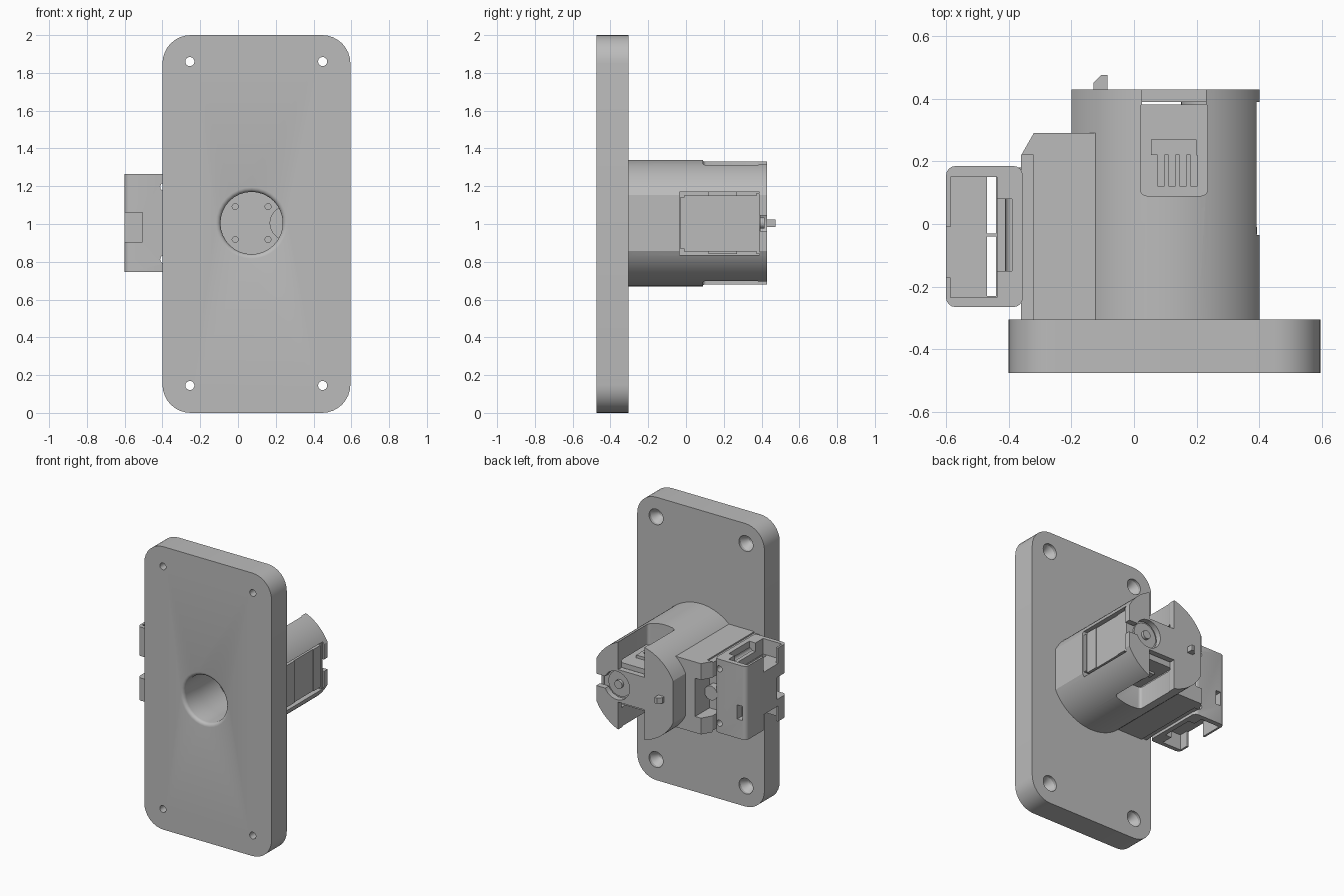
import bpy, bmesh, math
from mathutils import Vector

if "Cube" in bpy.data.objects:
    bpy.data.objects.remove(bpy.data.objects["Cube"], do_unlink=True)

grey = bpy.data.materials.new("light_grey")
grey.use_nodes = True
color = (0.5, 0.5, 0.5, 1)
grey.diffuse_color = color
grey.node_tree.nodes["Principled BSDF"].inputs["Base Color"].default_value = color

CZ = 1.005   # height of the barrel axis
BX = 0.1     # barrel axis
TAU = math.tau


def finish(name, bm):
    bmesh.ops.recalc_face_normals(bm, faces=bm.faces)
    me = bpy.data.meshes.new(name)
    bm.to_mesh(me)
    bm.free()
    me.materials.append(grey)
    ob = bpy.data.objects.new(name, me)
    bpy.context.collection.objects.link(ob)
    return ob


def box(name, x, y, z, bevel=0, axis=None):
    """Box from ranges; optionally rounds the edges parallel to an axis."""
    bm = bmesh.new()
    bmesh.ops.create_cube(bm, size=1)
    for v in bm.verts:
        v.co = Vector([(r[0] + r[1]) / 2 + c * (r[1] - r[0]) for c, r in zip(v.co, (x, y, z))])
    if bevel:
        edges = [e for e in bm.edges if axis is None or
                 abs((e.verts[0].co - e.verts[1].co).normalized()[axis]) > 0.9]
        bmesh.ops.bevel(bm, geom=edges, offset=bevel, segments=8 if bevel > 0.1 else 4,
                        profile=0.5, affect='EDGES')
    return finish(name, bm)


def prism(name, pts, lo, hi, axis):
    """Extrudes a 2D outline along y (points x,z) or z (points x,y)."""
    bm = bmesh.new()
    put = (lambda p: (p[0], lo, p[1])) if axis == 1 else (lambda p: (p[0], p[1], lo))
    f = bm.faces.new([bm.verts.new(put(p)) for p in pts])
    r = bmesh.ops.extrude_face_region(bm, geom=[f])
    move = Vector((0, hi - lo, 0) if axis == 1 else (0, 0, hi - lo))
    bmesh.ops.translate(bm, vec=move, verts=[g for g in r["geom"] if isinstance(g, bmesh.types.BMVert)])
    return finish(name, bm)


def lathe(name, x, z, profile, n=32):
    """Turned solid about a y-parallel axis; profile is (radius, y)."""
    bm = bmesh.new()
    rings = [[bm.verts.new((x + r * math.cos(TAU * i / n), y, z + r * math.sin(TAU * i / n)))
              for i in range(n)] for r, y in profile]
    for a, b in zip(rings, rings[1:]):
        for i in range(n):
            bm.faces.new((a[i], a[(i + 1) % n], b[(i + 1) % n], b[i]))
    bm.faces.new(rings[0])
    bm.faces.new(rings[-1])
    return finish(name, bm)


def cut(ob, cutters):
    for c in cutters:
        m = ob.modifiers.new("cut", 'BOOLEAN')
        m.operation, m.solver, m.object = 'DIFFERENCE', 'EXACT', c
        c.hide_render = True
    dg = bpy.context.evaluated_depsgraph_get()
    me = bpy.data.meshes.new_from_object(ob.evaluated_get(dg))
    ob.modifiers.clear()
    ob.data = me
    for c in cutters:
        bpy.data.objects.remove(c, do_unlink=True)
    return ob


parts = []

# Base plate with countersunk screw holes and a rounded centre opening
HX, HR = 0.072, 0.165
plate = box("base_plate", (-0.4, 0.595), (-0.475, -0.305), (0, 2), 0.15, 1)
cuts = [lathe("screw_cut", x, z, [(0.024, -0.5), (0.024, -0.375), (0.055, -0.325), (0.055, -0.28)])
        for x in (-0.255, 0.448) for z in (0.145, 1.86)]
lip = [(HR + 0.024 * (1 - math.sin(a)), -0.475 + 0.024 * (1 - math.cos(a)))
       for a in (0, math.pi / 8, math.pi / 4, 3 * math.pi / 8, math.pi / 2)]
cuts.append(lathe("centre_cut", HX, CZ, [(HR + 0.024, -0.5)] + lip + [(HR, -0.28)]))
parts.append(cut(plate, cuts))

# Barrel: a round section with flattened sides
R, W = 0.335, 0.3
t = math.acos(W / R)
arc = [t + (math.pi - 2 * t) * i / 28 for i in range(29)]
outline = [(BX + R * math.cos(a + s), CZ + R * math.sin(a + s)) for s in (0, math.pi) for a in arc]
barrel = prism("barrel", outline, -0.306, 0.43, 1)
SX, SW = 0.24, 0.1    # shaft axis and its opening
cuts = [lathe("bore_cut", HX, CZ, [(HR, -0.4), (HR, -0.1)]),
        lathe("crescent_cut", SX + 0.02, CZ, [(0.09, -0.12), (0.09, -0.06)]),
        box("motor_cut", (0, 0.5), (-0.035, 0.39), (0.835, 1.17)),
        lathe("shaft_cut", SX, CZ, [(SW, 0.37), (SW, 0.5)]),
        box("shaft_slot_cut", (SX, 0.5), (0.37, 0.5), (0.962, 1.046))]
cuts += [lathe("rivet_cut", HX + i * 0.087, CZ + j * 0.087, [(0.016, -0.15), (0.016, -0.06)], 12)
         for i in (-1, 1) for j in (-1, 1)]
for s in (-1, 1):
    z = sorted((CZ + s * 0.14, CZ + s * 0.4))
    cuts.append(box("window_cut", (0.02, 0.235), (0.09, 0.39), z, 0.02, 2))
    z = sorted((CZ + s * 0.115, CZ + s * 0.4))
    cuts.append(box("end_notch_cut", (0.025, 0.23), (0.35, 0.5), z))
parts.append(cut(barrel, cuts))

# Motor seen through the side opening and the windows
parts.append(box("motor_case", (0.005, 0.385), (-0.01, 0.08), (0.855, 1.15)))
parts.append(box("motor_middle", (0.005, 0.38), (0.08, 0.295), (0.855, 1.15)))
parts.append(box("motor_gearbox", (0.005, 0.385), (0.295, 0.382), (0.855, 1.15)))
parts.append(box("motor_flange", (0.005, 0.392), (-0.033, -0.01), (0.87, 1.14)))
parts.append(box("side_seam_bar", (0.37, 0.39), (0.372, 0.388), (0.84, 1.165)))
parts.append(lathe("shaft_disc", SX, CZ, [(0.09, 0.37), (0.09, 0.395)]))
parts.append(lathe("shaft_screw", SX, CZ, [(0.03, 0.39), (0.03, 0.415)], 16))
for s in (-1, 1):
    zs = sorted((CZ + s * 0.14, CZ + s * 0.165))
    for i in range(4):
        x = 0.075 + i * 0.035
        parts.append(box("contact_rib", (x, x + 0.022), (0.12, 0.22), zs))
    parts.append(box("contact_ledge", (0.055, 0.2), (0.22, 0.27), zs))

# Locating peg on the barrel end
parts.append(prism("locating_peg", [(-0.085, 0.42), (-0.085, 0.475), (-0.105, 0.475),
                                    (-0.13, 0.45), (-0.13, 0.42)], 0.985, 1.025, 2))

# Side mount block with a slanted corner and cable recess
block = prism("side_mount", [(-0.36, -0.306), (-0.11, -0.306), (-0.11, 0.29), (-0.32, 0.29),
                             (-0.36, 0.22)], 0.755, 1.255, 2)
cuts = [box("recess_cut", (-0.4, -0.275), (0.13, 0.4), (0.87, 1.14))]
cuts += [box("step_cut", (-0.4, -0.32), (-0.4, 0.22), z) for z in ((0.7, 0.765), (1.245, 1.3))]
parts.append(cut(block, cuts))
parts.append(lathe("cable_boss", -0.32, CZ, [(0.05, 0.1), (0.05, 0.18)]))

# Connector housing with pockets, through slots and notches
housing = box("connector_housing", (-0.6, -0.355), (-0.265, 0.185), (0.745, 1.265), 0.03, 2)
cuts = [box("slot_cut", (-0.47, -0.44), y, (0.7, 1.3)) for y in ((-0.23, -0.04), (-0.03, 0.15))]
for s in (-1, 1):
    cuts.append(box("pocket_cut", (-0.585, -0.438), (-0.235, 0.15), sorted((CZ + s * 0.15, CZ + s * 0.4))))
    cuts.append(box("inner_cut", (-0.45, -0.39), (-0.15, 0.08), sorted((CZ + s * 0.2, CZ + s * 0.4))))
    cuts.append(box("outer_gap_cut", (-0.7, -0.57), (-0.17, -0.01), sorted((CZ + s * 0.15, CZ + s * 0.4))))
    cuts.append(lathe("fix_hole_cut", -0.39, CZ + s * 0.192, [(0.022, -0.4), (0.022, 0.4)], 16))
cuts.append(box("front_notch_cut", (-0.7, -0.505), (-0.4, -0.16), (0.905, 1.06)))
cuts.append(box("back_window_cut", (-0.57, -0.53), (0.13, 0.3), (0.88, 0.98)))
parts.append(cut(housing, cuts))

# Smooth the turned surfaces and keep edges crisp
bpy.ops.object.select_all(action='DESELECT')
for ob in parts:
    ob.select_set(True)
bpy.context.view_layer.objects.active = parts[0]
bpy.ops.object.shade_smooth_by_angle(angle=math.radians(25))
